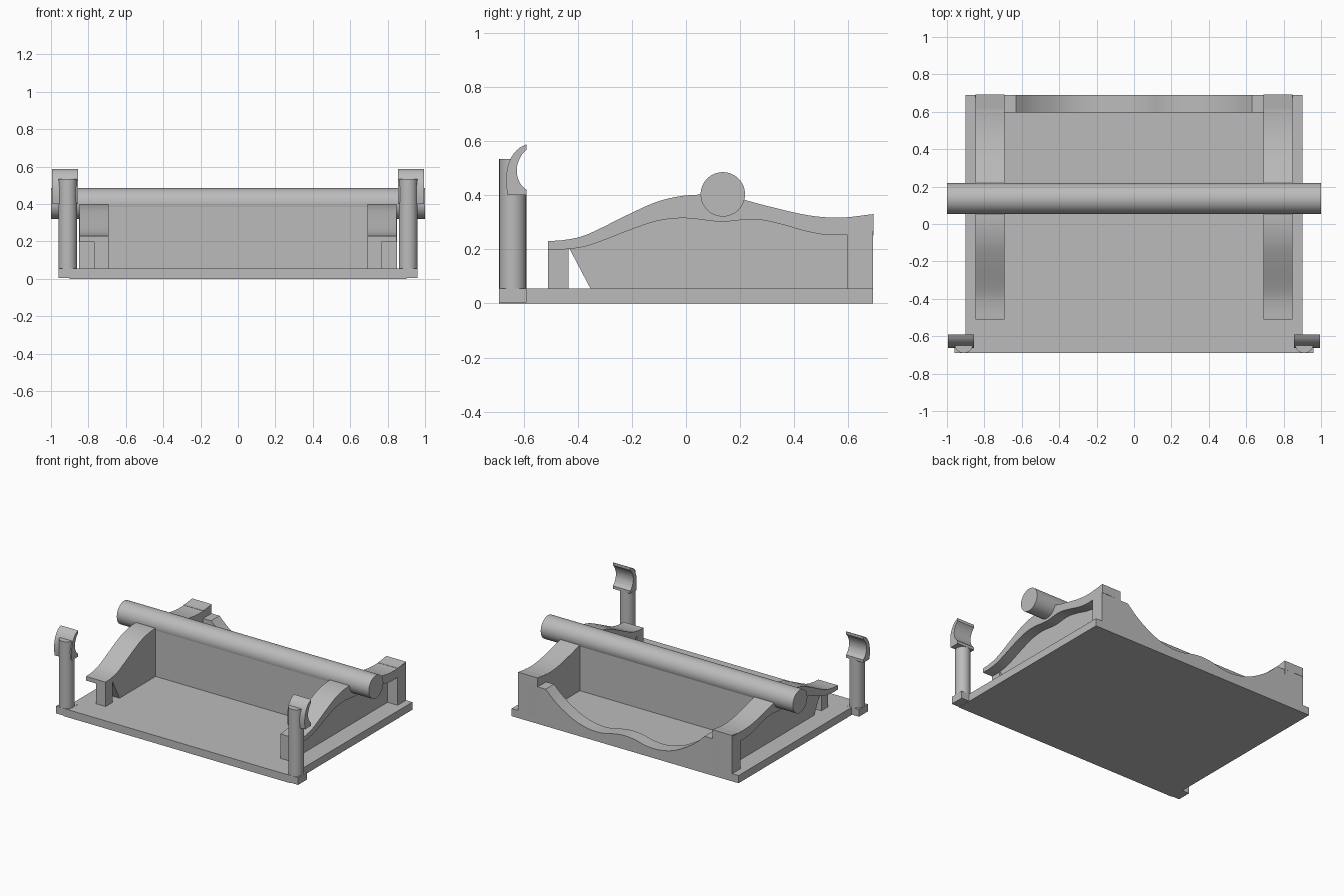
import bpy, bmesh, math
from mathutils import Vector

cube = bpy.data.objects.get("Cube")
if cube:
    bpy.data.objects.remove(cube, do_unlink=True)

# One plain grey for everything
grey = bpy.data.materials.new("plain grey")
grey.use_nodes = True
grey.diffuse_color = (0.5, 0.5, 0.5, 1)
grey.node_tree.nodes["Principled BSDF"].inputs["Base Color"].default_value = (0.5, 0.5, 0.5, 1)


def curve(points, steps=5):
    """Smooth path through the given 2D points."""
    pts = [Vector(p) for p in points]
    pts = [pts[0] * 2 - pts[1]] + pts + [pts[-1] * 2 - pts[-2]]
    path = []
    for a, b, c, d in zip(pts, pts[1:], pts[2:], pts[3:]):
        for i in range(steps):
            t = i / steps
            path.append((b * 2 + (c - a) * t + (a * 2 - b * 5 + c * 4 - d) * t ** 2
                         + (b * 3 - a - c * 3 + d) * t ** 3) / 2)
    return path + [pts[-2]]


def extrude(name, outline, axis, start, end):
    """Solid from a closed outline, pushed along the x, y or z axis."""
    place = {"x": lambda p, d: (d, p[0], p[1]),
             "y": lambda p, d: (p[0], d, p[1]),
             "z": lambda p, d: (p[0], p[1], d)}[axis]
    bm = bmesh.new()
    near = [bm.verts.new(place(p, start)) for p in outline]
    far = [bm.verts.new(place(p, end)) for p in outline]
    bm.faces.new(near)
    bm.faces.new(far[::-1])
    for i in range(len(near)):
        j = (i + 1) % len(near)
        bm.faces.new((near[j], near[i], far[i], far[j]))
    bmesh.ops.recalc_face_normals(bm, faces=bm.faces)
    mesh = bpy.data.meshes.new(name)
    bm.to_mesh(mesh)
    bm.free()
    mesh.materials.append(grey)
    obj = bpy.data.objects.new(name, mesh)
    bpy.context.collection.objects.link(obj)
    bpy.ops.object.select_all(action="DESELECT")
    obj.select_set(True)
    bpy.context.view_layer.objects.active = obj
    bpy.ops.object.shade_smooth_by_angle(angle=math.radians(30))
    return obj


def rect(a0, b0, a1, b1):
    return [(a0, b0), (a1, b0), (a1, b1), (a0, b1)]


def arc(ca, cb, radius, start=0, end=360, count=48):
    angles = [math.radians(start + (end - start) * i / count) for i in range(count)]
    return [(ca + radius * math.cos(t), cb + radius * math.sin(t)) for t in angles]


FLOOR = 0.055

# Base, roller and the cross wall beneath the roller
extrude("base_plate", rect(-0.9, -0.69, 0.9, 0.69), "z", 0, FLOOR)
extrude("roller", arc(0.136, 0.403, 0.082, count=64), "x", -1, 1)
extrude("cross_wall", rect(-0.7, FLOOR - 0.01, 0.7, 0.4), "y", 0.056, 0.212)

# Back wall with a scooped top edge
scoop = [(0.63, 0.265), (0.56, 0.2), (0.48, 0.145), (0.38, 0.095),
         (0.27, 0.07), (0.17, 0.072), (0.08, 0.092), (0, 0.1)]
scoop += [(-x, z) for x, z in scoop[-2::-1]]
wall = [(-0.85, 0.04), (-0.85, 0.32), (-0.695, 0.32), (-0.695, 0.265)]
wall += curve(scoop)[::-1]
wall += [(-x, z) for x, z in wall[3::-1]]
extrude("back_wall", wall, "y", 0.595, 0.69)

# Side rail profiles, in y and z
rail_top = curve([(-0.51, 0.23), (-0.44, 0.236), (-0.36, 0.257), (-0.2, 0.335),
                  (-0.1, 0.378), (0, 0.399), (0.1, 0.4), (0.2, 0.386), (0.3, 0.36),
                  (0.45, 0.326), (0.57, 0.317), (0.692, 0.33)])
rail_under = curve([(-0.51, 0.2), (-0.435, 0.201), (-0.35, 0.217), (-0.2, 0.274),
                    (-0.1, 0.306), (0, 0.315), (0.13, 0.302), (0.25, 0.311),
                    (0.35, 0.293), (0.45, 0.265), (0.55, 0.252), (0.692, 0.267)])
web_top = [p + Vector((0, 0.01)) for p in rail_under if p.x > -0.436]

# Cradle profile: a hook open towards the back
cradle = curve([(-0.59, 0.588), (-0.62, 0.571), (-0.645, 0.54), (-0.66, 0.5),
                (-0.664, 0.45), (-0.66, 0.4)])
cradle += [(-0.59, 0.4)]
cradle += curve([(-0.59, 0.42), (-0.61, 0.44), (-0.623, 0.47), (-0.625, 0.497),
                 (-0.62, 0.522), (-0.607, 0.549), (-0.59, 0.568)])

for side, s in (("left", 1), ("right", -1)):
    # Curved rail on a narrower web, with a small front leg
    extrude(side + "_rail", rail_top + rail_under[::-1], "x", s * 0.693, s * 0.848)
    extrude(side + "_rail_web", web_top + [(0.69, 0.04), (-0.345, 0.04)],
            "x", s * 0.693, s * 0.77)
    extrude(side + "_rail_leg", rect(-0.51, 0.04, -0.435, 0.205), "x", s * 0.693, s * 0.77)

    # Corner post carrying the cradle
    extrude(side + "_post_foot", rect(s * 0.86, -0.69, s * 0.96, -0.59), "z", 0.004, FLOOR + 0.001)
    extrude(side + "_post", arc(s * 0.91, -0.64, 0.05), "z", FLOOR, 0.4)
    extrude(side + "_post_tip", arc(s * 0.91, -0.64, 0.05, 180, 360, 24) + [(s * 0.91 + 0.05, -0.64)],
            "z", 0.39, 0.533)
    extrude(side + "_cradle", cradle, "x", s * 0.856, s * 0.994)
